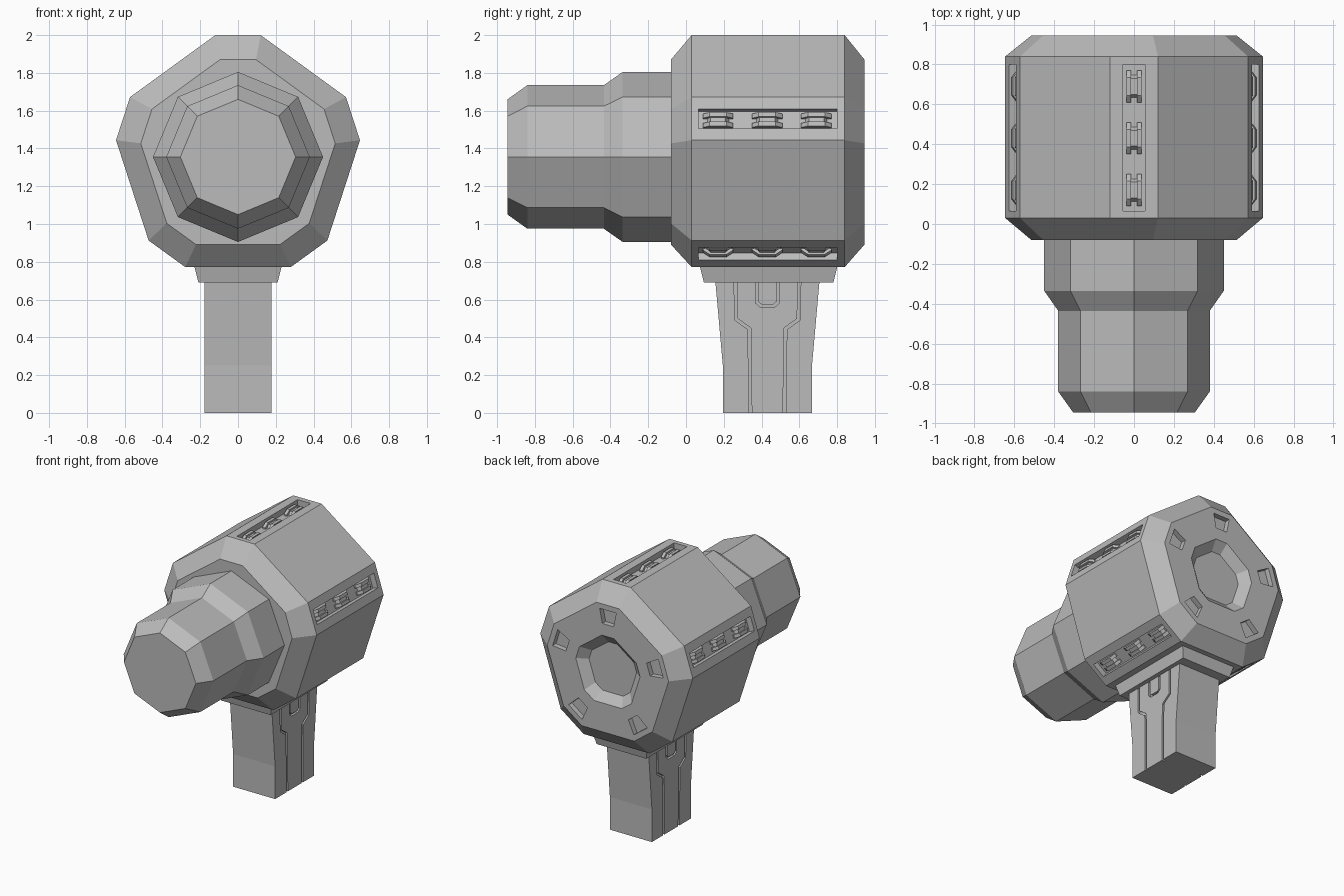
import bpy, bmesh, math
from mathutils import Vector

if "Cube" in bpy.data.objects:
    bpy.data.objects.remove(bpy.data.objects["Cube"], do_unlink=True)

GREY = (0.5, 0.5, 0.5, 1)
mat = bpy.data.materials.new("plain grey")
mat.use_nodes = True
mat.diffuse_color = GREY
mat.node_tree.nodes["Principled BSDF"].inputs["Base Color"].default_value = GREY

CENTRE_Z = 1.36
CORNERS = [math.radians(90 + 72 * k) for k in range(5)]


def loft(bm, rings):
    """Closed solid through rings of matching points."""
    loops = [[bm.verts.new(p) for p in ring] for ring in rings]
    n = len(loops[0])
    for a, b in zip(loops, loops[1:]):
        for i in range(n):
            bm.faces.new((a[i], a[(i + 1) % n], b[(i + 1) % n], b[i]))
    bm.faces.new(loops[0][::-1])
    bm.faces.new(loops[-1])


def finish(name, bm):
    bmesh.ops.recalc_face_normals(bm, faces=bm.faces)
    mesh = bpy.data.meshes.new(name)
    bm.to_mesh(mesh)
    bm.free()
    mesh.materials.append(mat)
    obj = bpy.data.objects.new(name, mesh)
    bpy.context.collection.objects.link(obj)
    return obj


def solid(name, rings):
    bm = bmesh.new()
    loft(bm, rings)
    return finish(name, bm)


def carve(target, bm):
    """Subtract the cutter mesh, then discard it."""
    cutter = finish("cutter", bm)
    cutter.hide_render = True
    mod = target.modifiers.new("carve", 'BOOLEAN')
    mod.object = cutter
    mod.solver = 'EXACT'
    bpy.context.view_layer.objects.active = target
    bpy.ops.object.modifier_apply(modifier=mod.name)
    bpy.data.objects.remove(cutter, do_unlink=True)


def polar(angle, out, side, y):
    """Point at a distance out from the axis and sideways along the facet."""
    c, s = math.cos(angle), math.sin(angle)
    return Vector((c * out - s * side, y, CENTRE_Z + s * out + c * side))


def clipped_pentagon(apothem, y):
    half = apothem * 0.1875
    return [polar(a, apothem, s * half, y) for a in CORNERS for s in (-1, 1)]


def box_rings(half_x, y0, y1, z):
    return [(-half_x, y0, z), (half_x, y0, z), (half_x, y1, z), (-half_x, y1, z)]


# Main head: pentagonal drum with clipped corners and chamfered ends
head = solid("head", [clipped_pentagon(a, y) for a, y in
                      ((0.51, -0.08), (0.64, 0.03), (0.64, 0.84), (0.51, 0.945))])

# Recesses: rear dish, rear corner pits and long slots on the narrow facets
bm = bmesh.new()
loft(bm, [clipped_pentagon(a, y) for a, y in ((0.2, 0.885), (0.27, 0.945), (0.28, 0.955))])
for a in CORNERS:
    loft(bm, [[polar(a, o, s, y) for o, s in
               ((0.36, -0.047), (0.36, 0.047), (0.47, 0.07), (0.47, -0.07))]
              for y in (0.905, 0.97)])
    loft(bm, [[polar(a, o, s, y) for s, y in
               ((-0.055, 0.065), (0.055, 0.065), (0.055, 0.8), (-0.055, 0.8))]
              for o in (0.595, 0.7)])
carve(head, bm)

# Clips in the slots: two tapered rails joined by a lower bridge
bm = bmesh.new()
for a in CORNERS:
    for y in (0.17, 0.43, 0.69):
        for s in (-0.026, 0.026):
            loft(bm, [[polar(a, o, s + e, y + d) for d, o in
                       ((-0.08, 0.59), (0.08, 0.59), (0.08, 0.605),
                        (0.045, 0.633), (-0.045, 0.633), (-0.08, 0.605))]
                      for e in (-0.012, 0.012)])
        loft(bm, [[polar(a, o, s, y + d) for d, o in
                   ((-0.06, 0.59), (0.06, 0.59), (0.04, 0.62), (-0.04, 0.62))]
                  for s in (-0.016, 0.016)])
finish("slot_clips", bm)

# Striking barrel: stepped octagon
solid("barrel", [[(r * math.cos(k * math.pi / 4), y, 1.355 + r * math.sin(k * math.pi / 4))
                  for k in range(8)]
                 for r, y in ((0.305, -0.945), (0.38, -0.84), (0.38, -0.435),
                              (0.45, -0.335), (0.45, -0.06))])

# Collar and handle
solid("collar", [box_rings(0.21, 0.095, 0.78, 0.69), box_rings(0.235, 0.07, 0.805, 0.79)])
handle = solid("handle", [box_rings(0.178, 0.195, 0.667, 0),
                          box_rings(0.178, 0.195, 0.667, 0.25),
                          box_rings(0.178, 0.155, 0.707, 0.7)])

# Grooves on both handle sides, mirrored about the handle's centre line
MID = 0.431
seam = [(0.17, 0.75), (0.165, 0.495), (0.095, 0.445), (0.09, -0.05)]
notch = [(0.055, 0.75), (0.055, 0.585), (0.035, 0.567),
         (-0.035, 0.567), (-0.055, 0.585), (-0.055, 0.75)]
bm = bmesh.new()
for path in (seam, [(-y, z) for y, z in seam], notch):
    pts = [Vector((MID + y, z)) for y, z in path]
    for side in (-1, 1):
        rings = []
        for i, p in enumerate(pts):
            before = (p - pts[i - 1]).normalized() if i else (pts[1] - p).normalized()
            after = (pts[i + 1] - p).normalized() if i + 1 < len(pts) else before
            along = (before + after).normalized()
            off = Vector((-along.y, along.x)) * 0.008 / along.dot(before)
            rings.append([(side * x, (p + off * s).x, (p + off * s).y)
                          for x, s in ((0.16, -1), (0.16, 1), (0.2, 1), (0.2, -1))])
        loft(bm, rings)
carve(handle, bm)
